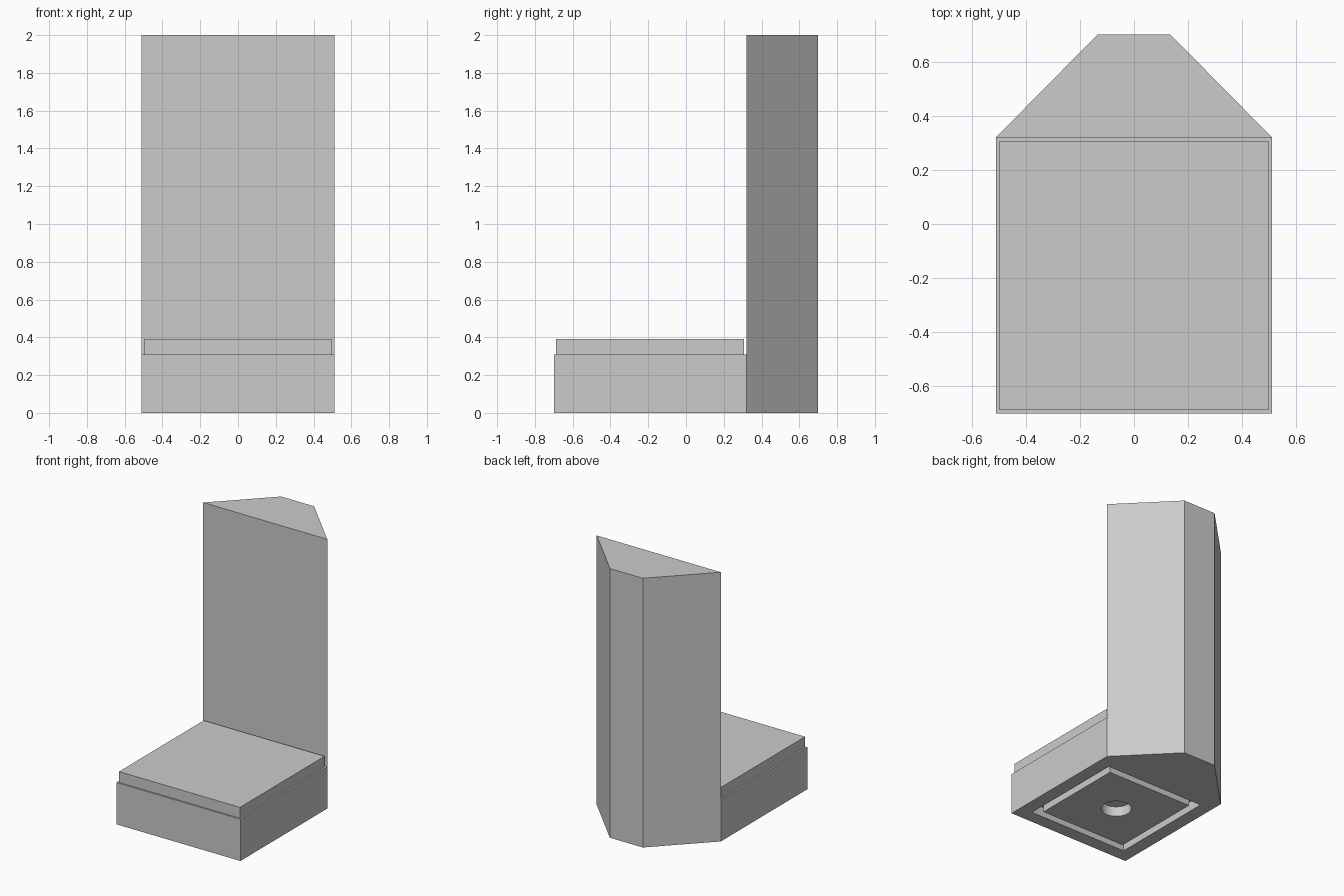
import bpy, bmesh
from mathutils import Matrix, Vector

cube = bpy.data.objects.get("Cube")
if cube:
    bpy.data.objects.remove(cube, do_unlink=True)

grey = bpy.data.materials.new("plain_grey")
grey.use_nodes = True
GREY = (0.6, 0.6, 0.6, 1)
grey.diffuse_color = GREY
grey.node_tree.nodes["Principled BSDF"].inputs["Base Color"].default_value = GREY

HALF = 0.51          # half width of the base
BACK = 0.32          # plane where the column meets the base
MID = -0.19          # centre of the base along y
BASE_TOP = 0.31
RECESS = 0.075       # depth of the underside recess


def finish(name, bm):
    bmesh.ops.recalc_face_normals(bm, faces=bm.faces)
    mesh = bpy.data.meshes.new(name)
    bm.to_mesh(mesh)
    bm.free()
    mesh.materials.append(grey)
    obj = bpy.data.objects.new(name, mesh)
    bpy.context.collection.objects.link(obj)
    return obj


def block(name, half, z0, z1):
    """Square block centred on the base."""
    bm = bmesh.new()
    place = Matrix.Translation((0, MID, (z0 + z1) / 2))
    scale = Matrix.Diagonal((2 * half, 2 * half, z1 - z0, 1))
    bmesh.ops.create_cube(bm, size=1, matrix=place @ scale)
    return finish(name, bm)


def cut(target, cutter):
    mod = target.modifiers.new("cut", 'BOOLEAN')
    mod.operation = 'DIFFERENCE'
    mod.solver = 'EXACT'
    mod.object = cutter
    cutter.hide_render = True
    cutter.hide_set(True)


def raise_faces(bm, faces, height):
    """Extrude faces upward and return the new top faces."""
    geom = bmesh.ops.extrude_face_region(bm, geom=faces)["geom"]
    verts = [g for g in geom if isinstance(g, bmesh.types.BMVert)]
    bmesh.ops.translate(bm, verts=verts, vec=Vector((0, 0, height)))
    return [g for g in geom if isinstance(g, bmesh.types.BMFace)]


# Base and tapered column, grown from one footprint
bm = bmesh.new()
rows = [(-0.70, HALF), (BACK, HALF), (0.70, 0.135)]
left = [bm.verts.new((w, y, 0)) for y, w in rows]
right = [bm.verts.new((-w, y, 0)) for y, w in rows]
floor = [bm.faces.new((right[i], left[i], left[i + 1], right[i + 1])) for i in range(2)]
bottom = [f.copy() for f in floor]
tops = raise_faces(bm, floor, BASE_TOP)
column_top = max(tops, key=lambda f: f.calc_center_median().y)
raise_faces(bm, [column_top], 2 - BASE_TOP)
bmesh.ops.remove_doubles(bm, verts=bm.verts, dist=0.0001)
inner = [f for f in bm.faces if abs(f.calc_center_median().y - BACK) < 0.001
         and f.calc_center_median().z < BASE_TOP]
bmesh.ops.delete(bm, geom=inner, context='FACES')
bmesh.ops.dissolve_limit(bm, angle_limit=0.01, verts=bm.verts, edges=bm.edges)
body = finish("base_and_column", bm)

# Square recess under the base
cut(body, block("recess_cutter", 0.41, -0.1, RECESS))

# Plate filling the recess, leaving a groove round it and a hole in the middle
plate = block("underside_plate", 0.355, 0, RECESS + 0.005)
bm = bmesh.new()
bmesh.ops.create_cone(bm, cap_ends=True, segments=48, radius1=0.104, radius2=0.104,
                      depth=0.5, matrix=Matrix.Translation((0, MID, 0)))
cut(plate, finish("hole_cutter", bm))
for face in plate.data.polygons:
    face.use_smooth = False

# Pad on top of the base
block("top_pad", 0.497, BASE_TOP, 0.39)
